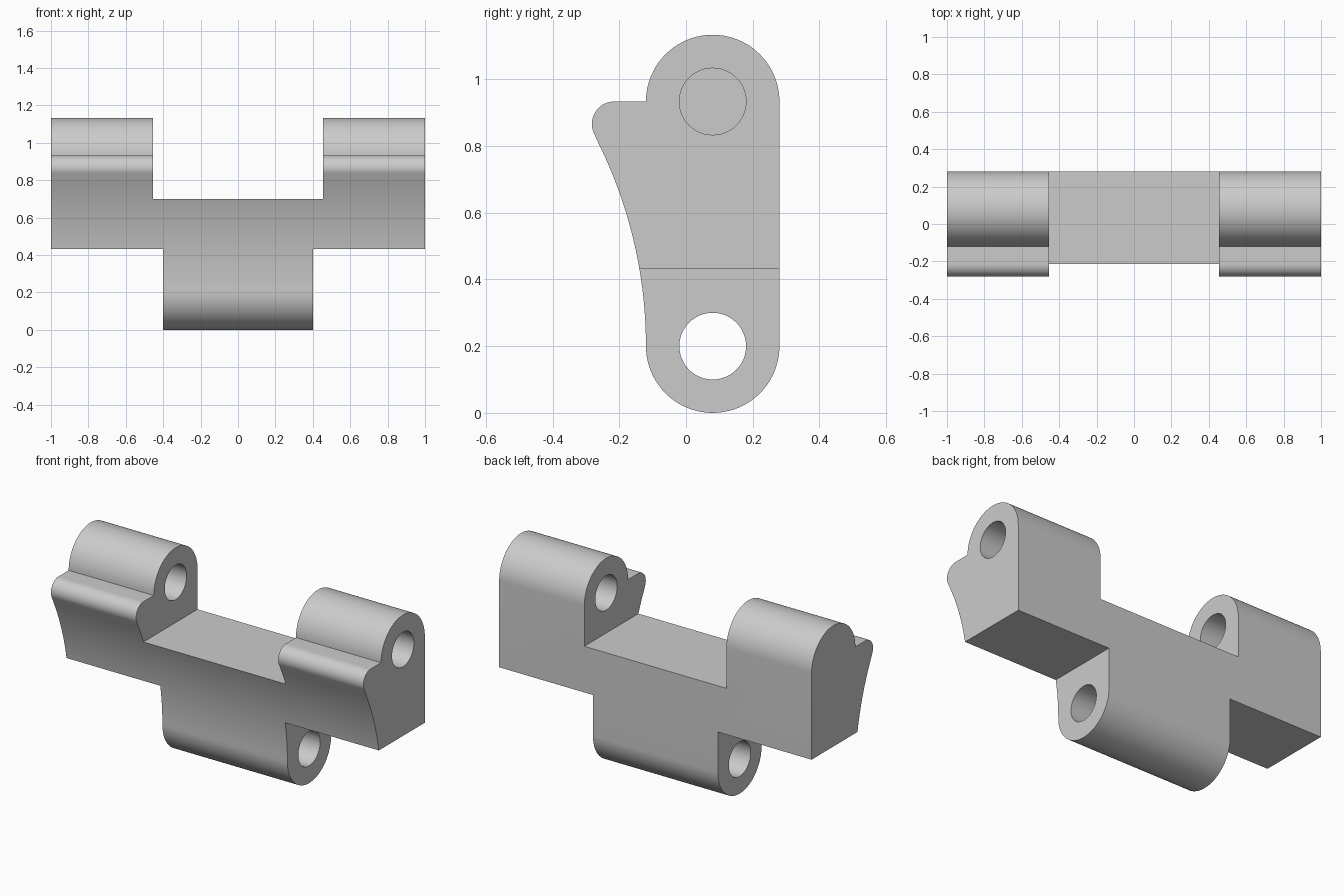
import bpy
import bmesh
from math import radians, sin, cos, asin, pi

cube = bpy.data.objects.get("Cube")
if cube:
    bpy.data.objects.remove(cube, do_unlink=True)

grey = bpy.data.materials.new("light grey")
grey.use_nodes = True
colour = (0.6, 0.6, 0.6, 1)
grey.diffuse_color = colour
grey.node_tree.nodes["Principled BSDF"].inputs["Base Color"].default_value = colour

PIN_Y, LOW_Z, HIGH_Z = 0.08, 0.2, 0.933   # pin axes
ROUND_R, HOLE_R = 0.2, 0.1
LIP_Y, LIP_R = -0.215, 0.067              # rounded front lip
SWEEP_R = 1.37                            # concave front curve
ARM_X, LUG_X, TOP_Z, UNDER_Z = 0.455, 0.4, 0.7, 0.433


def arc(y, z, r, start, end, steps):
    """Points on an arc in the side plane, angles in radians."""
    angles = [start + (end - start) * i / steps for i in range(steps + 1)]
    return [(y + r * cos(a), z + r * sin(a)) for a in angles]


def extrude(name, outline, x0, x1):
    """Extrude a side outline along x into a closed solid."""
    bm = bmesh.new()
    face = bm.faces.new([bm.verts.new((x0, y, z)) for y, z in outline])
    result = bmesh.ops.extrude_face_region(bm, geom=[face])
    moved = [g for g in result["geom"] if isinstance(g, bmesh.types.BMVert)]
    bmesh.ops.translate(bm, verts=moved, vec=(x1 - x0, 0, 0))
    bmesh.ops.recalc_face_normals(bm, faces=bm.faces)
    mesh = bpy.data.meshes.new(name)
    bm.to_mesh(mesh)
    bm.free()
    mesh.materials.append(grey)
    obj = bpy.data.objects.new(name, mesh)
    bpy.context.collection.objects.link(obj)
    return obj


def cut(target, name, outline, x0, x1):
    """Subtract an extruded outline from the target."""
    cutter = extrude(name, outline, x0, x1)
    cutter.hide_render = True
    mod = target.modifiers.new(name, 'BOOLEAN')
    mod.operation = 'DIFFERENCE'
    mod.solver = 'EXACT'
    mod.object = cutter
    bpy.context.view_layer.objects.active = target
    bpy.ops.object.modifier_apply(modifier=name)
    bpy.data.objects.remove(cutter, do_unlink=True)


def slab(z0, z1):
    return [(-1, z0), (1, z0), (1, z1), (-1, z1)]


def circle(z):
    return arc(PIN_Y, z, HOLE_R, 0, 2 * pi, 48)[:-1]


# Side profile: round bottom, round top, lip, concave front sweep
lip_z = HIGH_Z - LIP_R
tilt = asin((lip_z - LOW_Z) / (SWEEP_R + LIP_R))
profile = arc(PIN_Y, LOW_Z, ROUND_R, -pi, 0, 40)
profile += arc(PIN_Y, HIGH_Z, ROUND_R, 0, pi, 40)
profile += arc(LIP_Y, lip_z, LIP_R, pi / 2, pi + tilt, 20)
sweep = arc(PIN_Y - ROUND_R - SWEEP_R, LOW_Z, SWEEP_R, tilt, 0, 24)
profile += sweep[1:-1]
bracket = extrude("hinge_bracket", profile, -1, 1)

# Gap between the upper arms, and clearance either side of the lower lug
cut(bracket, "arm_gap", slab(TOP_Z, 2), -ARM_X, ARM_X)
for side in (-1, 1):
    cut(bracket, "lug_clearance", slab(-1, UNDER_Z), side * LUG_X, side * 2)

# Pin holes: through the lug, through one arm, blind in the other
cut(bracket, "lug_hole", circle(LOW_Z), -0.6, 0.6)
cut(bracket, "arm_hole", circle(HIGH_Z), -0.9, 1.2)

bpy.ops.object.select_all(action='DESELECT')
bracket.select_set(True)
bpy.context.view_layer.objects.active = bracket
bpy.ops.object.shade_smooth_by_angle(angle=radians(30))
